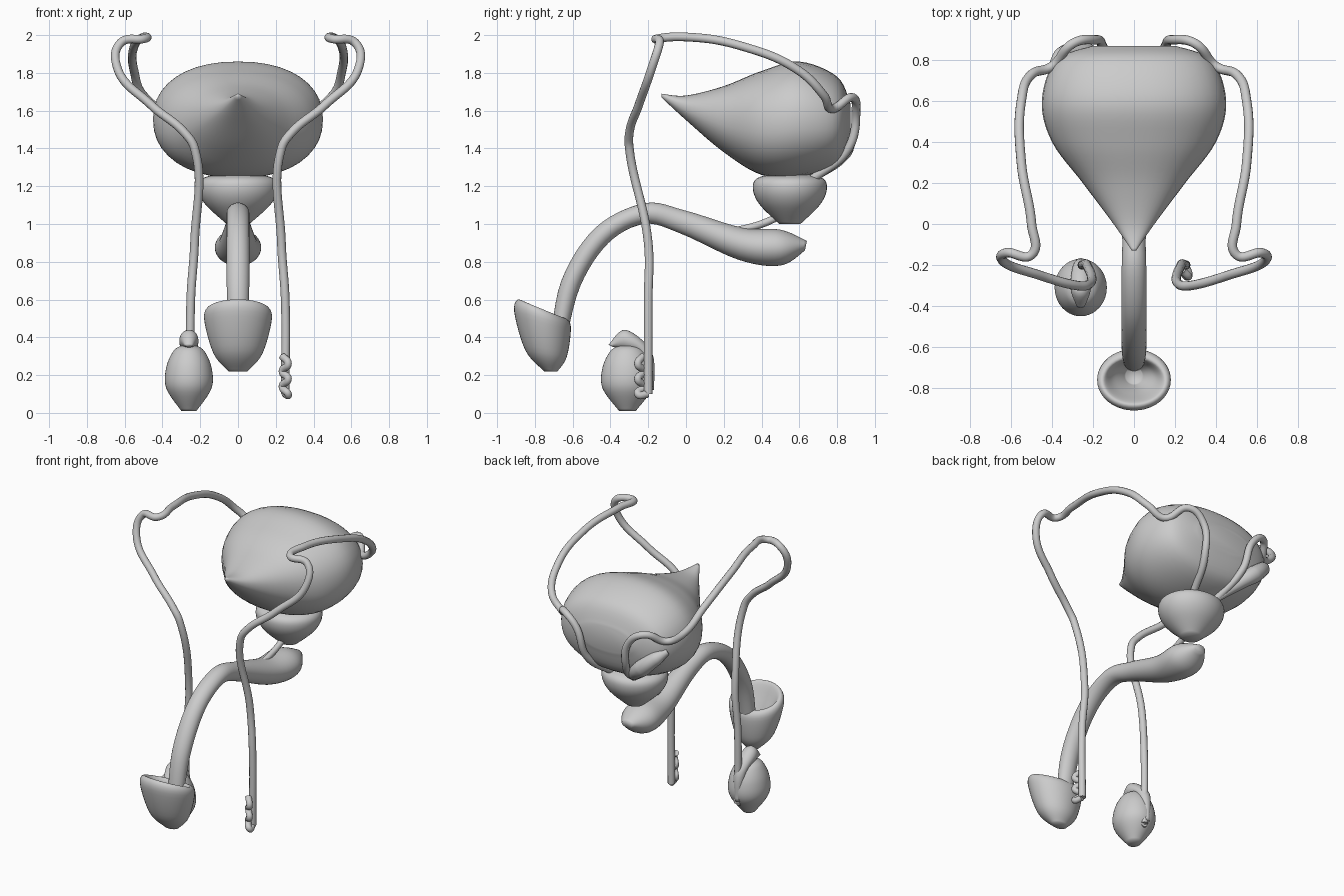
import bpy, bmesh, math
from mathutils import Vector

default_cube = bpy.data.objects.get("Cube")
if default_cube:
    bpy.data.objects.remove(default_cube, do_unlink=True)

grey = bpy.data.materials.new("plain grey")
grey.use_nodes = True
shade = (0.6, 0.6, 0.6, 1)
grey.diffuse_color = shade
grey.node_tree.nodes["Principled BSDF"].inputs["Base Color"].default_value = shade


def fill_between(keys, steps=6):
    """Pass a smooth spline through a few key rings and return many rings."""
    keys = [Vector(key) for key in keys]
    padded = [keys[0]] + keys + [keys[-1]]
    rings = []
    for before, start, end, after in zip(padded, padded[1:], padded[2:], padded[3:]):
        leave, arrive = (end - before) / 2, (after - start) / 2
        for step in range(steps):
            t = step / steps
            ease = t * t * (3 - 2 * t)
            rings.append(start.lerp(end, ease)
                         + leave * (t * (1 - t) ** 2)
                         - arrive * (t * t * (1 - t)))
    return rings + [keys[-1]]


def signed_power(value, exponent):
    return math.copysign(abs(value) ** exponent, value)


def loft(name, keys, x=0, roundness=1.0, sides=40):
    """Skin oval rings, each given by half width and y, z of two opposite edges."""
    bm = bmesh.new()
    loops = []
    for width, first_y, first_z, second_y, second_z in fill_between(keys):
        first = Vector((x, first_y, first_z))
        second = Vector((x, second_y, second_z))
        centre, across = (first + second) / 2, (first - second) / 2
        loop = []
        for i in range(sides):
            angle = math.tau * i / sides
            sideways = Vector((width * signed_power(math.cos(angle), roundness), 0, 0))
            upright = across * signed_power(math.sin(angle), roundness)
            loop.append(bm.verts.new(centre + sideways + upright))
        loops.append(loop)
    for low, high in zip(loops, loops[1:]):
        for i in range(sides):
            bm.faces.new((low[i - 1], low[i], high[i], high[i - 1]))
    # Close both ends
    bm.faces.new(loops[0])
    bm.faces.new(loops[-1])
    bmesh.ops.recalc_face_normals(bm, faces=bm.faces)
    for face in bm.faces:
        face.smooth = True
    mesh = bpy.data.meshes.new(name)
    bm.to_mesh(mesh)
    bm.free()
    mesh.materials.append(grey)
    bpy.context.collection.objects.link(bpy.data.objects.new(name, mesh))


def level_rings(profile, y, depth):
    """Horizontal rings around one y, from pairs of half width and height."""
    return [(w, y - w * depth, z, y + w * depth, z) for w, z in profile]


def tube(name, points, radius, swell=lambda t: 1, mirror=1):
    """Round tube along a smooth path; swell scales the radius from start to end."""
    curve = bpy.data.curves.new(name, "CURVE")
    curve.dimensions = "3D"
    curve.bevel_depth = radius
    curve.bevel_resolution = 4
    curve.use_fill_caps = True
    spline = curve.splines.new("BEZIER")
    spline.bezier_points.add(len(points) - 1)
    for i, (knot, (x, y, z)) in enumerate(zip(spline.bezier_points, points)):
        knot.co = (x * mirror, y, z)
        knot.handle_left_type = knot.handle_right_type = "AUTO"
        knot.radius = swell(i / (len(points) - 1))
    curve.materials.append(grey)
    bpy.context.collection.objects.link(bpy.data.objects.new(name, curve))


# Bladder: pointed at the front, broad and blunt at the back
bladder_outline = [
    (.01, -.13, 1.69, 1.67), (.1, 0, 1.68, 1.55), (.25, .2, 1.73, 1.38),
    (.4, .4, 1.81, 1.26), (.45, .6, 1.86, 1.25), (.38, .8, 1.78, 1.32),
    (.2, .87, 1.64, 1.48),
]
loft("bladder", [(w, y, top, y, bottom) for w, y, top, bottom in bladder_outline],
     roundness=.9)

# Prostate below the bladder
loft("prostate", level_rings(
    [(.06, 1), (.17, 1.1), (.21, 1.18), (.19, 1.24), (.08, 1.27)], y=.55, depth=.93))

# Thin duct joining the prostate and the shaft
tube("urethra", [(0, .53, 1.06), (0, .4, 1), (0, .2, .95)], .02)

# Shaft: bulb at the back, arching forward and down
loft("shaft", [
    (.04, .64, .91, .63, .86), (.12, .5, .97, .5, .78), (.1, .3, .98, .28, .81),
    (.06, 0, 1.07, -.03, .95), (.06, -.22, 1.11, -.22, 1), (.06, -.48, .98, -.41, .9),
    (.06, -.66, .7, -.56, .67), (.05, -.72, .36, -.64, .36),
])

# Glans: thick open cup, outer wall first, then over the rim to the inside
loft("glans", [
    (.05, -.75, .22, -.68, .22), (.13, -.85, .33, -.63, .3), (.18, -.91, .54, -.61, .46),
    (.15, -.88, .6, -.65, .5), (.1, -.83, .5, -.68, .43), (.04, -.78, .38, -.7, .38),
])

# Testis on one side only, with its epididymis over the top and down the back
loft("right_testis", level_rings(
    [(.04, .01), (.12, .13), (.12, .24), (.08, .33), (.03, .36)], y=-.31, depth=1.1), x=-.26)
loft("right_epididymis", [
    (.02, -.41, .36, -.39, .35), (.05, -.32, .44, -.31, .33),
    (.04, -.18, .32, -.25, .3), (.02, -.17, .12, -.22, .12),
], x=-.26)

# Long spermatic ducts: rise to the top, sweep back and loop behind the bladder
duct_path = [
    (.25, -.2, .1), (.25, -.2, .6), (.23, -.2, .9), (.23, -.3, 1.4), (.28, -.3, 1.48),
    (.46, -.25, 1.63), (.64, -.18, 1.83), (.62, -.14, 1.96), (.5, -.15, 1.98),
    (.5, 0, 1.99), (.55, .3, 1.94), (.55, .6, 1.81), (.5, .73, 1.68), (.4, .77, 1.61),
    (.3, .88, 1.67), (.2, .9, 1.6), (.15, .86, 1.4), (.08, .66, 1.23),
]
# Coiled tail that zigzags back up beside the lower end
coil_path = [(.25, -.2, .1)]
for i in range(6):
    swing = (-1) ** i
    coil_path.append((.25 + .015 * swing, -.24 - .015 * swing, .1 + .04 * i))
for side, mirror in (("left", 1), ("right", -1)):
    tube(side + "_duct", duct_path, .023, mirror=mirror)
    tube(side + "_duct_coil", coil_path, .02, mirror=mirror)

# Lumpy seminal vesicle behind the bladder, on one side only
tube("right_seminal_vesicle", [
    (-.4, .77, 1.54), (-.35, .82, 1.5), (-.26, .84, 1.42), (-.18, .8, 1.35), (-.09, .69, 1.25),
], .05, swell=lambda t: .4 + .7 * math.sin(math.pi * t))
